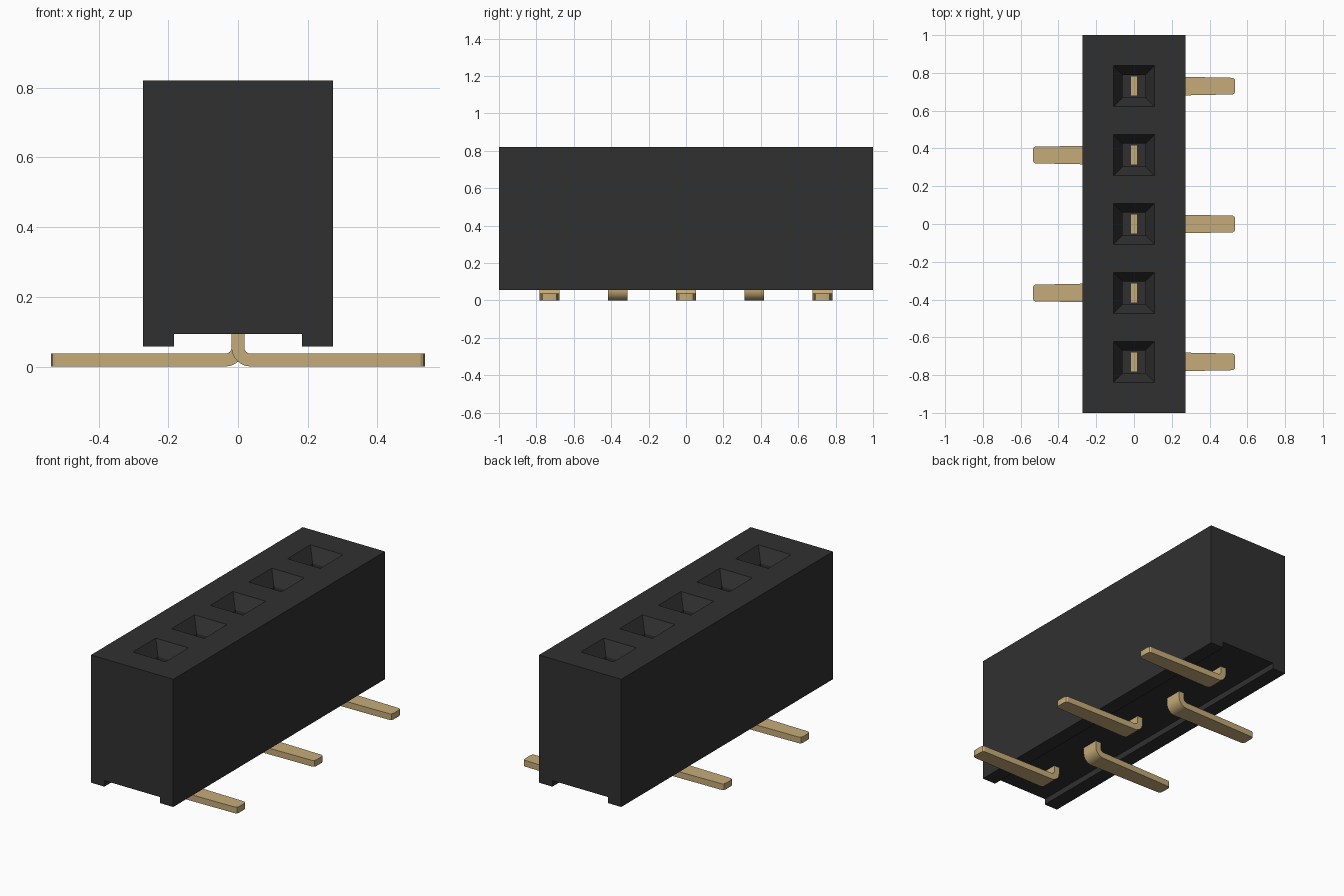
import bpy, bmesh, math
from mathutils import Vector

if "Cube" in bpy.data.objects:
    bpy.data.objects.remove(bpy.data.objects["Cube"])

PITCH = 0.365
HALF_X, TOP, BOTTOM = 0.272, 0.82, 0.057


def material(name, rgb):
    m = bpy.data.materials.new(name)
    m.use_nodes = True
    m.diffuse_color = (*rgb, 1)
    m.node_tree.nodes["Principled BSDF"].inputs["Base Color"].default_value = (*rgb, 1)
    return m


def make_object(name, bm, mat):
    bmesh.ops.recalc_face_normals(bm, faces=bm.faces)
    me = bpy.data.meshes.new(name)
    bm.to_mesh(me)
    bm.free()
    me.materials.append(mat)
    ob = bpy.data.objects.new(name, me)
    bpy.context.collection.objects.link(ob)
    return ob


def loft(bm, rings):
    """Skin a list of equal point rings and cap both ends."""
    loops = [[bm.verts.new(p) for p in ring] for ring in rings]
    for a, b in zip(loops, loops[1:]):
        for i in range(len(a)):
            j = (i + 1) % len(a)
            bm.faces.new((a[i], a[j], b[j], b[i]))
    bm.faces.new(loops[0])
    bm.faces.new(loops[-1])


def square(half, y, z):
    return [(sx * half, y + sy * half, z)
            for sx, sy in ((-1, -1), (1, -1), (1, 1), (-1, 1))]


black = material("black plastic", (0.03, 0.03, 0.03))
gold = material("gold metal", (0.56, 0.41, 0.19))

# Housing: block with a channel along the underside
half = [(0.183, 0.093), (0.183, BOTTOM), (HALF_X, BOTTOM), (HALF_X, TOP)]
profile = half + [(-x, z) for x, z in reversed(half)]
bm = bmesh.new()
loft(bm, [[(x, y, z) for x, z in profile] for y in (-1, 1)])
housing = make_object("housing", bm, black)

# Sockets: tapered mouth above a straight square hole
rows = [PITCH * i for i in range(-2, 3)]
bm = bmesh.new()
for y in rows:
    loft(bm, [square(0.06, y, 0.3), square(0.06, y, TOP - 0.08),
              square(0.108, y, TOP), square(0.108, y, TOP + 0.05)])
cutter = make_object("socket_cutter", bm, black)
cutter.hide_render = True
cut = housing.modifiers.new("sockets", 'BOOLEAN')
cut.object = cutter
cut.solver = 'EXACT'
bpy.context.view_layer.objects.active = housing
bpy.ops.object.modifier_apply(modifier=cut.name)
bpy.data.objects.remove(cutter)


# Pins: flat strip bent from a vertical contact into a tapering foot
def pin(name, y, side):
    centre = Vector((0.037, 0.056))
    sections = [((-0.019, 0.5), (0.019, 0.5), 0.053)]
    for i in range(7):
        a = math.radians(180 + 15 * i)
        d = Vector((math.cos(a), math.sin(a)))
        sections.append((centre + d * 0.056, centre + d * 0.019, 0.053))
    for x, w in ((0.27, 0.049), (0.523, 0.044), (0.532, 0.038), (0.536, 0.026)):
        sections.append(((x, 0), (x, 0.037), w))
    bm = bmesh.new()
    loft(bm, [[(side * o[0], y - w, o[1]), (side * o[0], y + w, o[1]),
               (side * n[0], y + w, n[1]), (side * n[0], y - w, n[1])]
              for o, n, w in sections])
    ob = make_object(name, bm, gold)
    bpy.ops.object.select_all(action='DESELECT')
    ob.select_set(True)
    bpy.context.view_layer.objects.active = ob
    bpy.ops.object.shade_smooth_by_angle(angle=math.radians(25))


for i, y in enumerate(rows):
    pin(f"contact_pin_{i + 1}", y, 1 if i % 2 == 0 else -1)
